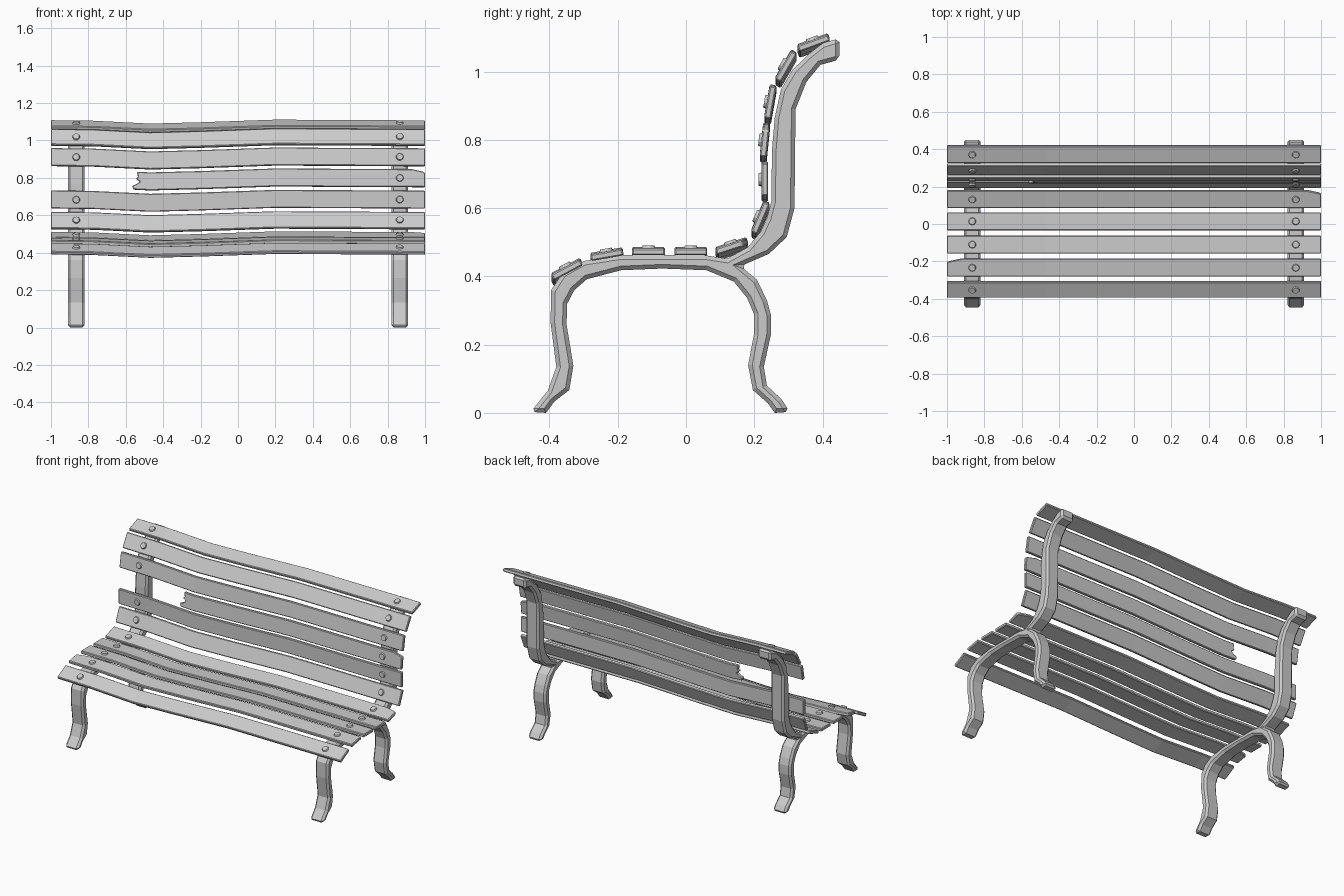
import bpy, bmesh, math
from mathutils import Matrix, Vector

if "Cube" in bpy.data.objects:
    bpy.data.objects.remove(bpy.data.objects["Cube"])

FRAME_X = 0.865
THICK = 0.02
HALF = 0.048   # half width of a slat


def make_object(name, bm, bevel, angle=60):
    bmesh.ops.recalc_face_normals(bm, faces=bm.faces[:])
    mesh = bpy.data.meshes.new(name)
    bm.to_mesh(mesh)
    bm.free()
    ob = bpy.data.objects.new(name, mesh)
    bpy.context.collection.objects.link(ob)
    if bevel:
        mod = ob.modifiers.new("edge", 'BEVEL')
        mod.width = bevel
        mod.segments = 1
        mod.limit_method = 'ANGLE'
        mod.angle_limit = math.radians(angle)
        mod.use_clamp_overlap = False
    return ob


def thicken(bm, vec):
    geo = bmesh.ops.extrude_face_region(bm, geom=bm.faces[:], use_keep_orig=True)
    new = [v for v in geo['geom'] if isinstance(v, bmesh.types.BMVert)]
    bmesh.ops.translate(bm, verts=new, vec=vec)


# Cast side frame outline (y, z): front leg, seat rail, back post, back leg
outline = [
    (-.455, .003), (-.405, .065), (-.38, .135), (-.397, .265), (-.395, .36),
    (-.362, .41), (-.30, .445), (-.19, .462), (.055, .462), (.12, .452),
    (.18, .485), (.218, .53), (.237, .57), (.25, .62), (.252, .77),
    (.26, .865), (.278, .947), (.312, 1.005), (.36, 1.052), (.40, 1.083),
    (.45, 1.098), (.45, 1.035), (.394, 1.02), (.353, .97), (.321, .89),
    (.318, .60), (.295, .515), (.243, .466), (.16, .43), (.208, .39),
    (.237, .33), (.249, .287), (.249, .23), (.228, .135), (.237, .08),
    (.28, .04), (.304, .003), (.26, 0), (.24, .028), (.196, .067),
    (.182, .14), (.199, .23), (.199, .29), (.179, .337), (.14, .385),
    (.06, .418), (-.07, .423), (-.19, .418), (-.29, .392), (-.327, .36),
    (-.348, .32), (-.35, .26), (-.33, .138), (-.342, .067), (-.386, .033),
    (-.41, 0),
]
for side, sx in (("left", -1), ("right", 1)):
    bm = bmesh.new()
    x0 = sx * FRAME_X - 0.045
    bm.faces.new([bm.verts.new((x0, y, z)) for y, z in outline])
    thicken(bm, (0.09, 0, 0))
    make_object(side + "_frame", bm, 0.012)

# Shared warp of the boards: vertical sag along x
WARP = [(-1, 0), (-.77, -.003), (-.47, -.018), (-.2, -.011), (.2, .003),
        (.6, .001), (1, -.001)]


def sag(x):
    for (xa, za), (xb, zb) in zip(WARP, WARP[1:]):
        if x <= xb:
            return za + (zb - za) * (x - xa) / (xb - xa)
    return WARP[-1][1]


# End shapes as (x, v), listed from the upper edge to the lower edge
PLAIN_L = [(-1, HALF), (-1, -HALF)]
PLAIN_R = [(1, HALF), (1, -HALF)]
CHIP_L = [(-.92, HALF), (-.985, .034), (-1, .028), (-1, -HALF)]
CHIP_R = [(.93, HALF), (.985, .036), (1, .03), (1, -HALF)]
SPLIT_L = [(-.54, HALF), (-.535, .022), (-.545, .01), (-.525, -.005),
           (-.545, -.02), (-.565, -.028), (-.56, -HALF)]


def slat(name, y, z, deg, left=PLAIN_L, right=PLAIN_R):
    a = math.radians(deg)
    along = Vector((0, math.cos(a), math.sin(a)))
    normal = Vector((0, -math.sin(a), math.cos(a)))
    centre = Vector((0, y, z))

    def place(x, v):
        return centre + along * v + Vector((x, 0, sag(x))) - normal * THICK / 2

    # Board body
    bm = bmesh.new()
    lo = max(p[0] for p in left) + .03
    hi = min(p[0] for p in right) - .03
    xs = [lo] + [x for x in (-.77, -.62, -.47, -.33, -.2, 0, .2, .6)
                 if lo + .02 < x < hi] + [hi]
    rows = [(bm.verts.new(place(x, HALF)), bm.verts.new(place(x, -HALF))) for x in xs]
    for (a1, b1), (a2, b2) in zip(rows, rows[1:]):
        bm.faces.new((a1, b1, b2, a2))
    # Board ends
    bm.faces.new([bm.verts.new(place(*p)) for p in left] + [rows[0][1], rows[0][0]])
    ends = [bm.verts.new(place(*p)) for p in right]
    bm.faces.new([rows[-1][0], rows[-1][1]] + ends[::-1])
    bmesh.ops.recalc_face_normals(bm, faces=bm.faces[:])
    thicken(bm, normal * THICK)
    make_object(name, bm, 0.004)

    # Bolt heads over each frame
    bm = bmesh.new()
    rot = Matrix.Rotation(a, 4, 'X')
    for x in (-FRAME_X, FRAME_X):
        if x > left[0][0]:
            pos = centre + normal * (THICK / 2 + .002) + Vector((x, 0, sag(x)))
            bmesh.ops.create_cone(bm, cap_ends=True, segments=10, radius1=.022,
                                  radius2=.017, depth=.012,
                                  matrix=Matrix.Translation(pos) @ rot)
    make_object(name + "_bolts", bm, 0)


# Seat boards
slat("seat_slat_1", -.349, .420, 28)
slat("seat_slat_2", -.232, .464, 10, left=CHIP_L)
slat("seat_slat_3", -.110, .473, 0)
slat("seat_slat_4", .014, .473, 0)
slat("seat_slat_5", .134, .488, 18, right=CHIP_R)
# Backrest boards, the third one is broken
slat("back_slat_1", .218, .572, 67)
slat("back_slat_2", .231, .685, 90)
slat("back_slat_3_broken", .231, .799, 84, left=SPLIT_L, right=CHIP_R)
slat("back_slat_4", .247, .911, 80)
slat("back_slat_5", .293, 1.016, 60)
slat("back_slat_6", .374, 1.084, 20)
